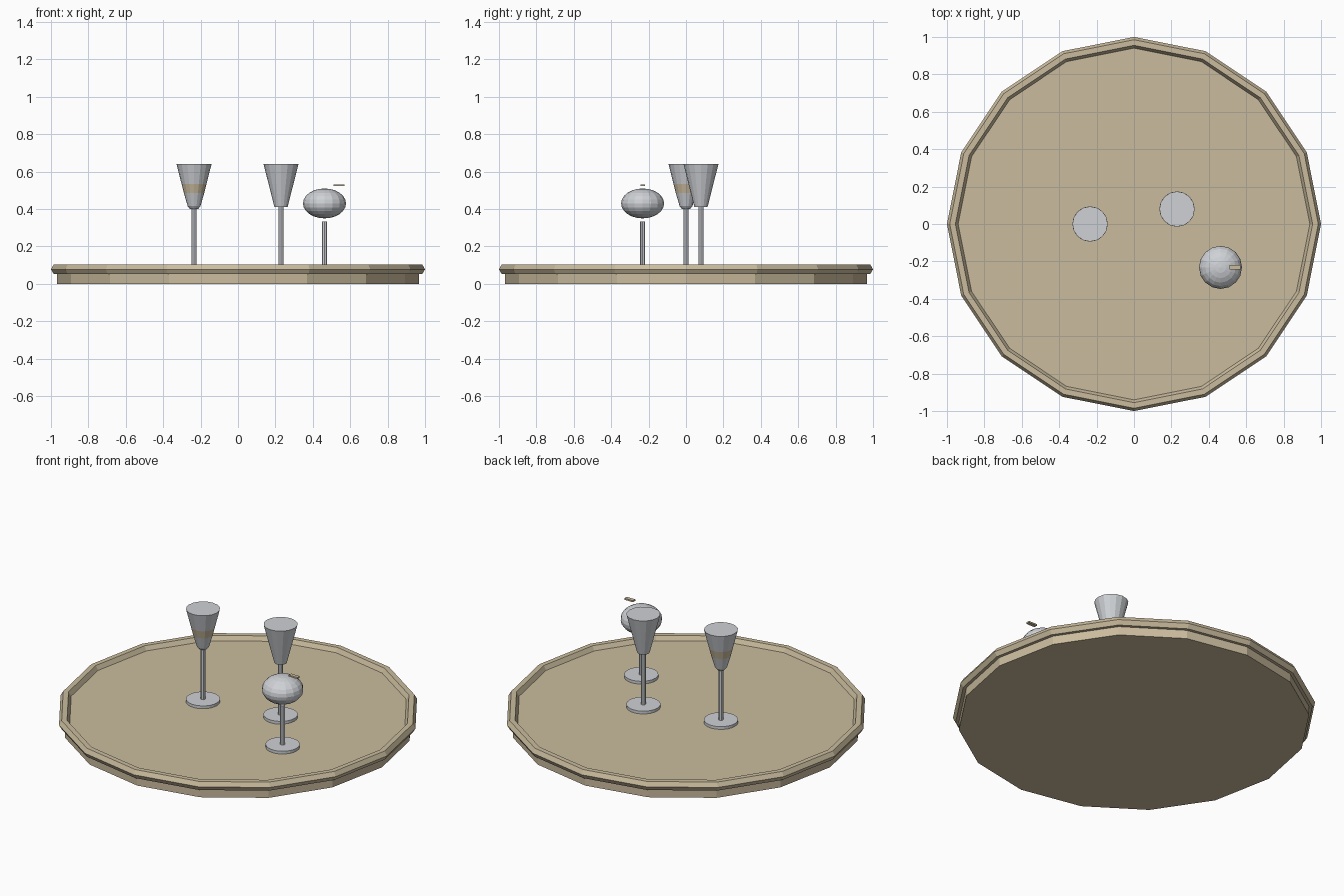
import bpy, bmesh, math
from mathutils import Matrix

cube = bpy.data.objects.get("Cube")
if cube:
    bpy.data.objects.remove(cube, do_unlink=True)


def material(name, rgb):
    mat = bpy.data.materials.new(name)
    mat.use_nodes = True
    mat.diffuse_color = (*rgb, 1)
    mat.node_tree.nodes["Principled BSDF"].inputs["Base Color"].default_value = (*rgb, 1)
    return mat


tan = material("tan", (0.59, 0.50, 0.34))
silver = material("silver", (0.62, 0.64, 0.67))


def finish(bm, name, *mats):
    bmesh.ops.recalc_face_normals(bm, faces=bm.faces)
    mesh = bpy.data.meshes.new(name)
    bm.to_mesh(mesh)
    bm.free()
    for mat in mats:
        mesh.materials.append(mat)
    obj = bpy.data.objects.new(name, mesh)
    bpy.context.collection.objects.link(obj)
    return obj


def lathe(name, profile, sides, mats, at=(0, 0), closed=False, band=None):
    """Turn (radius, z) points about an upright axis; cap the ends or close the loop."""
    bm = bmesh.new()
    rings = []
    for r, z in profile:
        rings.append([bm.verts.new((at[0] + r * math.cos(math.tau * i / sides),
                                    at[1] + r * math.sin(math.tau * i / sides), z))
                      for i in range(sides)])
    pairs = list(zip(rings, rings[1:]))
    if closed:
        pairs.append((rings[-1], rings[0]))
    else:
        bm.faces.new(rings[0])
        bm.faces.new(rings[-1])
    for n, (a, b) in enumerate(pairs):
        for i in range(sides):
            j = (i + 1) % sides
            face = bm.faces.new((a[i], a[j], b[j], b[i]))
            face.material_index = int(n == band)
    return finish(bm, name, *mats)


# Round tray: solid base with a six-sided rim ring
FLOOR = 0.078
lathe("tray_base", [(0.967, 0), (0.967, FLOOR)], 16, [tan])
rim = [(0.97 + 0.03 * math.cos(k * math.pi / 3), FLOOR + 0.03 * math.sin(k * math.pi / 3))
       for k in range(6)]
lathe("tray_rim", rim, 16, [tan], closed=True)

# Feet and stems of the three glasses
banded, plain, round_glass = (-0.235, 0), (0.23, 0.08), (0.4625, -0.232)
for label, at, top in (("banded", banded, 0.41), ("plain", plain, 0.42), ("round", round_glass, 0.333)):
    lathe(label + "_glass_foot", [(0.094, FLOOR), (0.094, 0.095)], 24, [silver], at)
    lathe(label + "_glass_stem", [(0.014, 0.09), (0.014, top)], 8, [silver], at)

# Flared bowls, one with a tan band
lathe("banded_glass_bowl", [(0.022, 0.40), (0.034, 0.415), (0.055, 0.487), (0.067, 0.535), (0.094, 0.642)],
      16, [silver, tan], banded, band=2)
lathe("plain_glass_bowl", [(0.035, 0.41), (0.094, 0.642)], 16, [silver], plain)

# Flattened round bowl
bm = bmesh.new()
bmesh.ops.create_uvsphere(bm, u_segments=16, v_segments=12, radius=1,
                          matrix=Matrix.Translation((*round_glass, 0.43)) @ Matrix.Diagonal((0.115, 0.115, 0.08, 1)))
finish(bm, "round_glass_bowl", silver)

# Small garnish strip above the round bowl
bm = bmesh.new()
bmesh.ops.create_cube(bm, size=1, matrix=Matrix.Translation((0.54, round_glass[1], 0.527))
                      @ Matrix.Diagonal((0.058, 0.023, 0.009, 1)))
finish(bm, "garnish_strip", tan)
